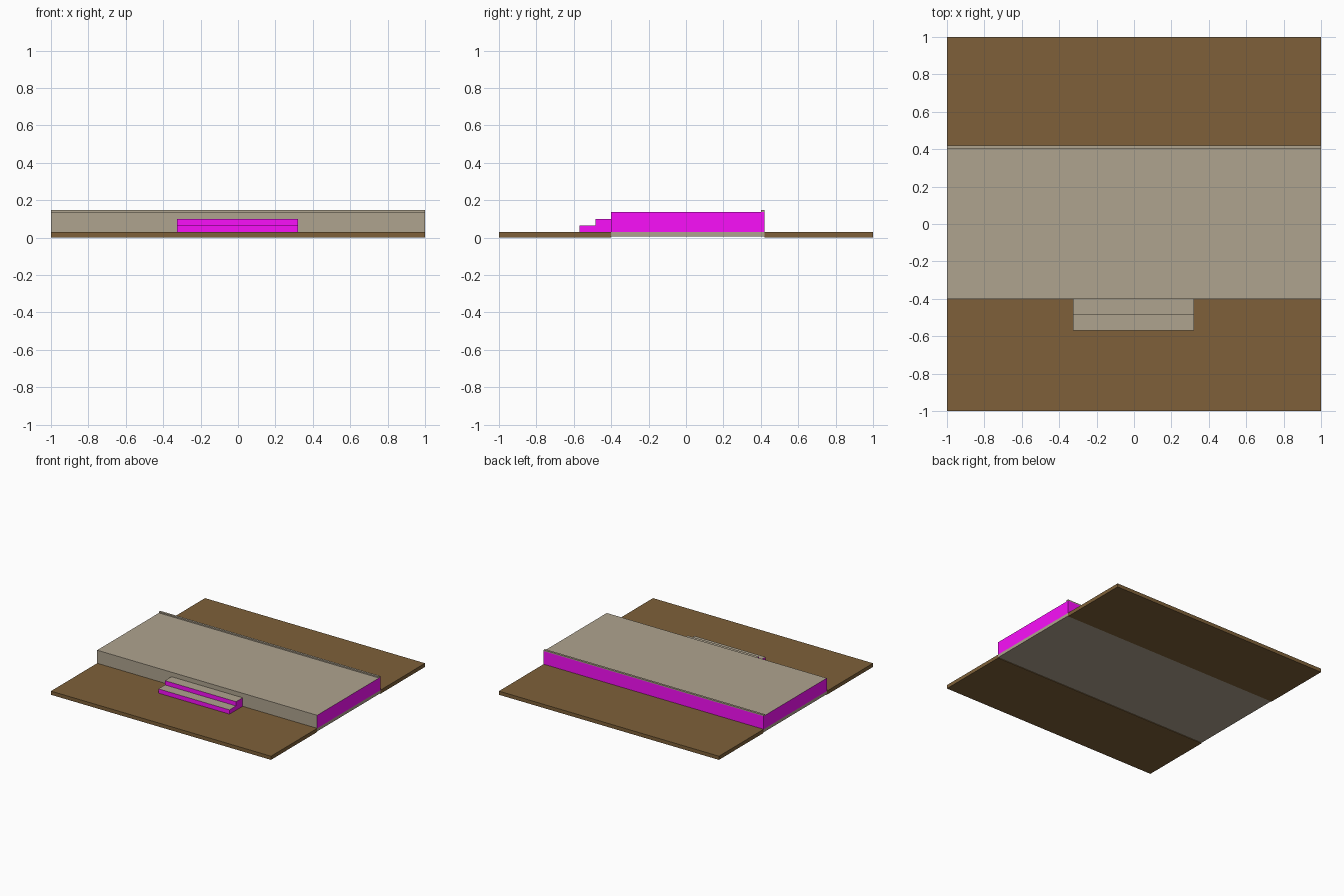
import bpy, bmesh

if "Cube" in bpy.data.objects:
    bpy.data.objects.remove(bpy.data.objects["Cube"])


def material(name, rgb):
    m = bpy.data.materials.new(name)
    m.diffuse_color = (*rgb, 1)
    m.use_nodes = True
    m.node_tree.nodes["Principled BSDF"].inputs["Base Color"].default_value = m.diffuse_color
    return m


EARTH = material("earth", (0.21, 0.118, 0.041))
STONE = material("stone", (0.43, 0.37, 0.275))
MAGENTA = material("magenta", (0.95, 0.005, 0.95))


def box(name, x, y, z, mat, stone_faces=()):
    """Box from ranges; faces whose normal is listed get the stone material."""
    bm = bmesh.new()
    bmesh.ops.create_cube(bm, size=1)
    for v in bm.verts:
        v.co = [r[0] + (c + 0.5) * (r[1] - r[0]) for c, r in zip(v.co, (x, y, z))]
    bm.normal_update()
    for f in bm.faces:
        n = tuple(round(c) for c in f.normal)
        f.material_index = 1 if n in stone_faces else 0
    me = bpy.data.meshes.new(name)
    bm.to_mesh(me)
    bm.free()
    me.materials.append(mat)
    me.materials.append(STONE)
    ob = bpy.data.objects.new(name, me)
    bpy.context.collection.objects.link(ob)
    return ob


UP, FRONT = (0, 0, 1), (0, -1, 0)
FULL = (-1, 1)
STAIR = (-0.325, 0.322)

# ground strips in front of and behind the platform
box("front_ground", FULL, (-1, -0.4), (0, 0.03), EARTH)
box("back_ground", FULL, (0.42, 1), (0, 0.03), EARTH)

# footing between the ground strips
box("footing", FULL, (-0.4, 0.42), (0.005, 0.03), STONE)

# raised platform and the low kerb along its back edge
box("platform", FULL, (-0.4, 0.42), (0.03, 0.137), MAGENTA, (UP, FRONT))
box("back_kerb", FULL, (0.402, 0.42), (0.137, 0.147), STONE)

# two steps up to the platform
for i, name in enumerate(("lower_step", "upper_step")):
    y = -0.57 + 0.085 * i
    box(name, STAIR, (y, y + 0.085), (0.03, 0.065 + 0.035 * i), MAGENTA, (UP,))
